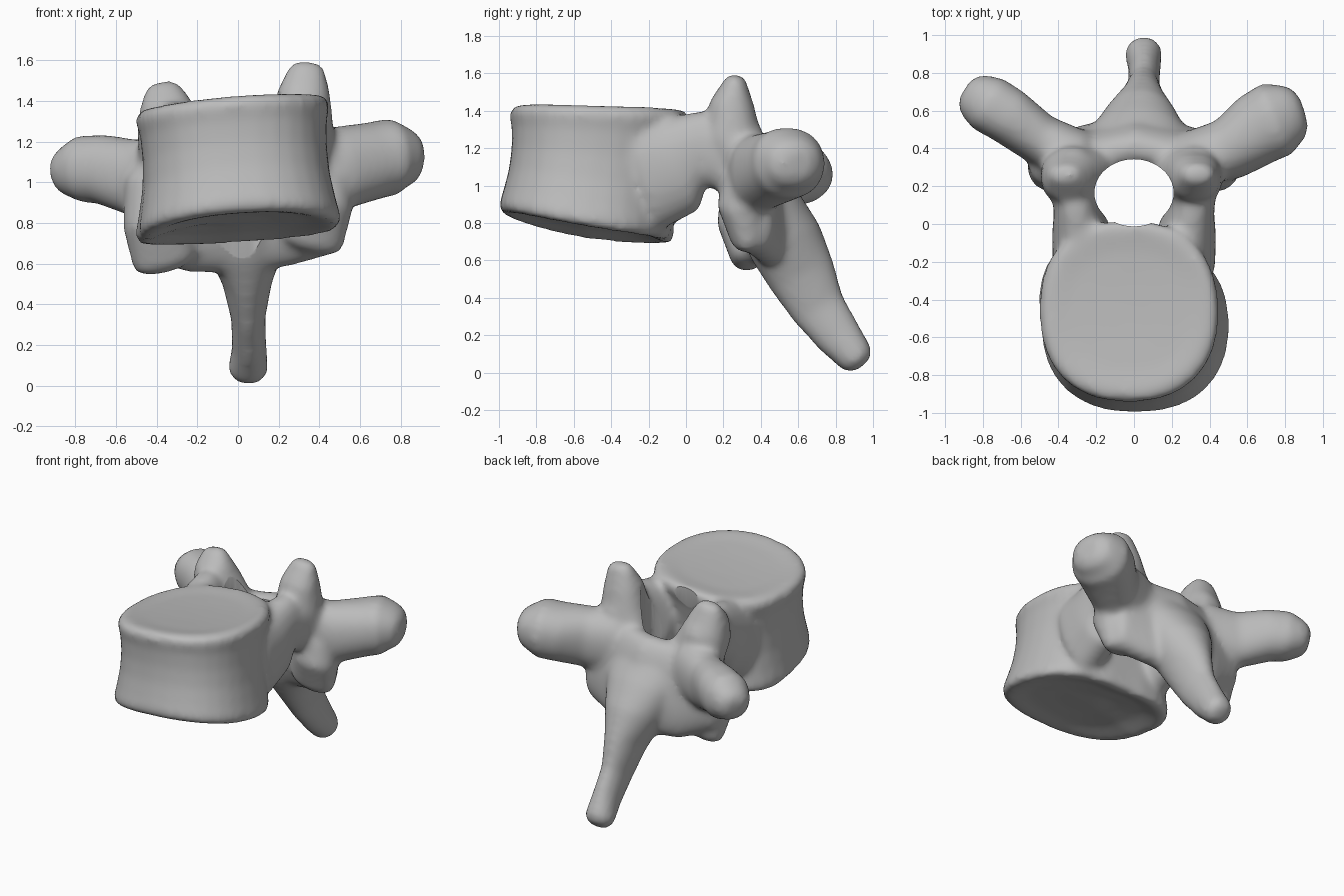
import bpy, bmesh, math
from mathutils import Vector

old = bpy.data.objects.get("Cube")
if old:
    bpy.data.objects.remove(old, do_unlink=True)

bone = bpy.data.materials.new("bone grey")
bone.use_nodes = True
GREY = (0.5, 0.5, 0.5, 1)
bone.diffuse_color = GREY
bone.node_tree.nodes["Principled BSDF"].inputs["Base Color"].default_value = GREY

SEG = 32
parts = []


def skin(name, rings):
    """Join closed rings of points into a capped solid."""
    bm = bmesh.new()
    loops = [[bm.verts.new(p) for p in ring] for ring in rings]
    for a, b in zip(loops, loops[1:]):
        for i in range(SEG):
            j = (i + 1) % SEG
            bm.faces.new((a[i], a[j], b[j], b[i]))
    bm.faces.new(loops[0][::-1])
    bm.faces.new(loops[-1])
    bmesh.ops.recalc_face_normals(bm, faces=bm.faces)
    mesh = bpy.data.meshes.new(name)
    bm.to_mesh(mesh)
    bm.free()
    ob = bpy.data.objects.new(name, mesh)
    bpy.context.collection.objects.link(ob)
    mesh.materials.append(bone)
    parts.append(ob)


def oval(power):
    """Unit superellipse."""
    for i in range(SEG):
        t = 2 * math.pi * i / SEG
        c, s = math.cos(t), math.sin(t)
        yield (math.copysign(abs(c) ** (2 / power), c),
               math.copysign(abs(s) ** (2 / power), s))


def limb(name, path, wide, power=2.2):
    """Loft ovals along (x, y, z, half width, half depth); rounded ends."""
    pts = [Vector(p[:3]) for p in path]
    rings = []
    for i, p in enumerate(path):
        tan = (pts[min(i + 1, len(pts) - 1)] - pts[max(i - 1, 0)]).normalized()
        w = Vector(wide)
        w = (w - tan * w.dot(tan)).normalized()
        d = tan.cross(w)
        ends = [(0, 1)]
        r = min(p[3], p[4])
        if i == 0:
            ends = [(-0.55, 0.45), (-0.35, 0.8), (0, 1)]
        elif i == len(path) - 1:
            ends = [(0, 1), (0.35, 0.8), (0.55, 0.45)]
        for off, k in ends:
            rings.append([pts[i] + tan * off * r + w * u * p[3] * k + d * v * p[4] * k
                          for u, v in oval(power)])
    skin(name, rings)


def lerp(a, b, f):
    return a + (b - a) * f


# Drum-shaped body: waisted wall, tilted underside, dished end plates
rings = []
for f, k in [(0.09, 0.3), (0.06, 0.65), (0, 0.9), (0.01, 0.98), (0.07, 1.0), (0.2, 0.97),
             (0.4, 0.935), (0.6, 0.93), (0.8, 0.955), (0.92, 1.0), (0.98, 0.975),
             (1, 0.9), (0.975, 0.65), (0.965, 0.3)]:
    ring = []
    for u, v in oval(2.3):
        # the lower rim bulges at its back right corner
        bulge = 0.1 * (1 - f) * max(-u, 0) * max(v, 0)
        x = lerp(0.01, -0.03, f) + u * k * lerp(0.5, 0.475, f) - bulge
        y = lerp(-0.545, -0.455, f) + v * k * lerp(0.46, 0.485, f) + bulge
        low = 0.75 - 0.08 * v * k + 0.035 * u * k + 0.03 * (v * k) ** 2
        high = 1.412 - 0.015 * v * k + 0.04 * u * k - 0.022 * (u * k) ** 2
        ring.append((x, y, lerp(low, high, f)))
    rings.append(ring)
skin("body", rings)

# Paired parts of the arch; s is the side, -1 right and 1 left
for s, side in ((-1, "right"), (1, "left")):
    up = 0.05 * s
    limb(side + "_pedicle", [(0.27 * s, -0.22, 1.06, 0.16, 0.31),
                             (0.28 * s, -0.04, 1.11, 0.155, 0.265),
                             (0.31 * s, 0.09, 1.2, 0.115, 0.2),
                             (0.33 * s, 0.32, 1.14, 0.13, 0.22)], (1, 0, 0))
    limb(side + "_lamina", [(0.41 * s, 0.34, 0.93, 0.29, 0.13),
                            (0.22 * s, 0.4, 0.89 + up * 0.3, 0.32, 0.12),
                            (0.02, 0.44, 0.88, 0.33, 0.13)], (0, -0.15, 1), 2.4)
    limb(side + "_lower_joint", [(0.41 * s, 0.34, 1.0, 0.15, 0.15),
                                 (0.41 * s, 0.3, 0.84 + up, 0.155, 0.135),
                                 (0.36 * s, 0.33, 0.66 + up, 0.16, 0.09)], (1, 0, 0))
    out = 0.015 * (1 - s)
    limb(side + "_upper_joint", [(0.29 * s, 0.31, 1.1, 0.2, 0.12),
                                 ((0.31 + out) * s, 0.24, 1.28, 0.16, 0.155),
                                 ((0.325 + out) * s, 0.245, 1.41 + up * 0.6, 0.13, 0.12),
                                 ((0.34 + out) * s, 0.265, 1.51 + up, 0.09, 0.06)],
         (1, 0, 0))

# Club-shaped transverse processes, the right one slimmer and swept further back
limb("right_transverse_process", [(-0.3, 0.35, 1.03, 0.15, 0.22),
                                  (-0.5, 0.45, 1.02, 0.135, 0.19),
                                  (-0.67, 0.575, 1.065, 0.15, 0.17),
                                  (-0.77, 0.635, 1.065, 0.155, 0.165),
                                  (-0.835, 0.675, 1.05, 0.13, 0.125)], (0, 1, 0))
limb("left_transverse_process", [(0.3, 0.34, 1.05, 0.15, 0.22),
                                 (0.5, 0.395, 1.07, 0.165, 0.205),
                                 (0.66, 0.505, 1.105, 0.195, 0.19),
                                 (0.755, 0.555, 1.125, 0.205, 0.19),
                                 (0.82, 0.575, 1.12, 0.17, 0.15)], (0, 1, 0))

# Spine fanning out of the arch, sloping down and back to a small knob
limb("spinous_process", [(0.02, 0.37, 1.04, 0.3, 0.14),
                         (0.025, 0.44, 0.87, 0.27, 0.19),
                         (0.035, 0.53, 0.7, 0.205, 0.205),
                         (0.045, 0.62, 0.52, 0.125, 0.185),
                         (0.05, 0.71, 0.34, 0.085, 0.15),
                         (0.055, 0.82, 0.19, 0.085, 0.125),
                         (0.05, 0.91, 0.08, 0.1, 0.1)], (1, 0, 0), 2)

# Fuse everything into one blended surface
bpy.ops.object.select_all(action='DESELECT')
for ob in parts:
    ob.select_set(True)
bpy.context.view_layer.objects.active = parts[0]
bpy.ops.object.join()
vertebra = bpy.context.view_layer.objects.active
vertebra.name = "vertebra"
remesh = vertebra.modifiers.new("fuse", 'REMESH')
remesh.mode = 'VOXEL'
remesh.voxel_size = 0.02
remesh.use_smooth_shade = True
soften = vertebra.modifiers.new("soften", 'SMOOTH')
soften.factor = 0.5
soften.iterations = 14

# Canal through the arch
bpy.ops.mesh.primitive_cylinder_add(vertices=40, radius=1, depth=2, location=(0, 0.165, 1.1))
cutter = bpy.context.active_object
cutter.name = "canal_cutter"
cutter.scale = (0.21, 0.178, 1)
cutter.hide_render = True
cut = vertebra.modifiers.new("canal", 'BOOLEAN')
cut.object = cutter
cut.operation = 'DIFFERENCE'
cut.solver = 'EXACT'

# Apply the modifiers and drop the cutter
bpy.ops.object.select_all(action='DESELECT')
vertebra.select_set(True)
bpy.context.view_layer.objects.active = vertebra
for m in list(vertebra.modifiers):
    bpy.ops.object.modifier_apply(modifier=m.name)
bpy.data.objects.remove(cutter, do_unlink=True)
vertebra.data.materials.clear()
vertebra.data.materials.append(bone)
for poly in vertebra.data.polygons:
    poly.material_index = 0
bpy.ops.object.shade_smooth_by_angle(angle=math.radians(40))
